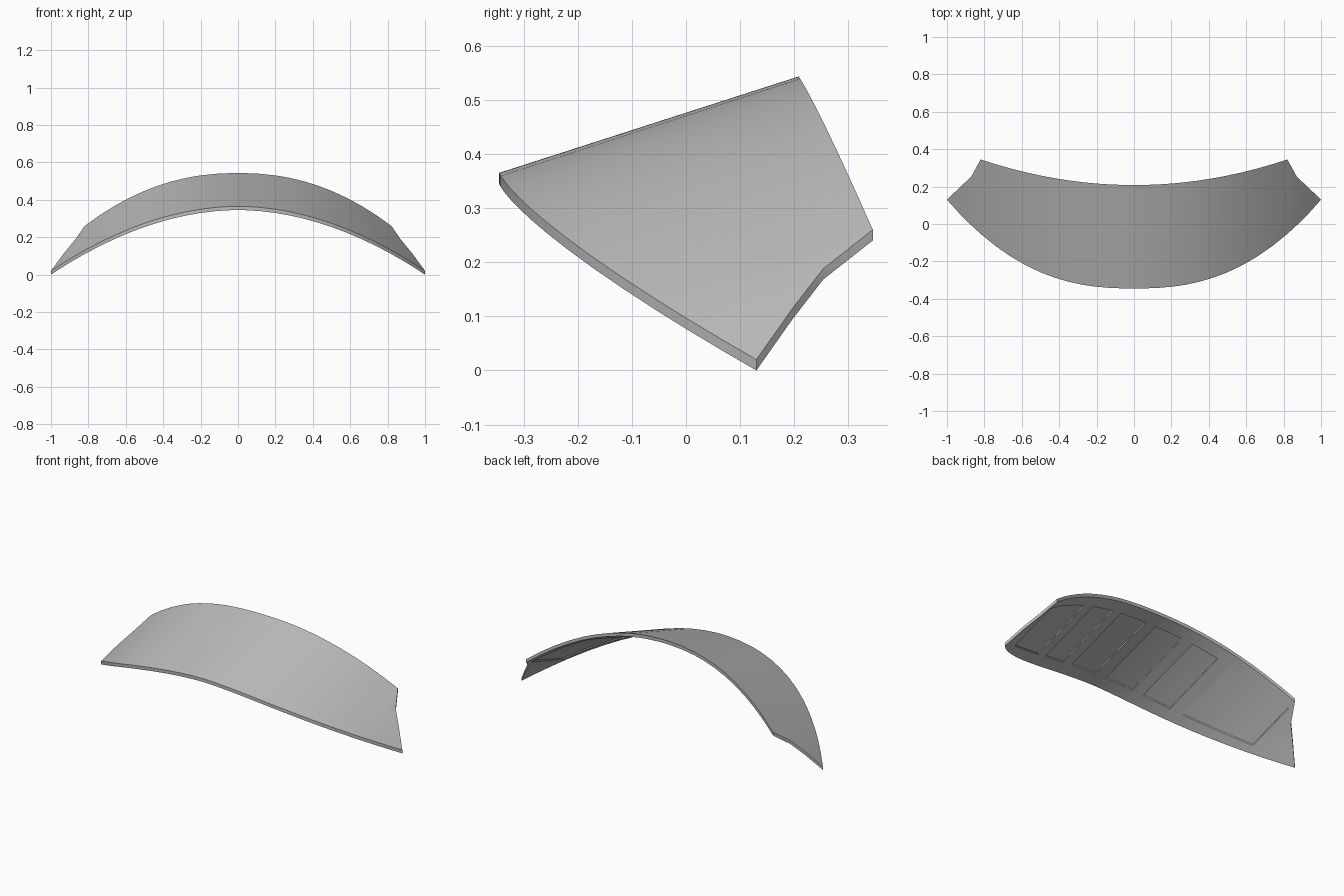
import bpy
import bmesh
from mathutils import Vector

cube = bpy.data.objects.get("Cube")
if cube:
    bpy.data.objects.remove(cube, do_unlink=True)

THICK = 0.02       # shell thickness, measured straight down
RECESS = 0.008     # depth of the pockets underneath
END = 0.82         # last straight rib; the pointed ends fan out beyond it
POCKETS = [(0.035, 0.21), (0.275, 0.43), (0.5, END)]
V0, V1 = 0.13, 0.87
ROWS = [0, V0, 0.28, 0.4, 0.55, 0.7, V1, 1]
SIDE = [(0, (1, 0.135, 0.02)), (0.4, (0.93, 0.2, 0.115)),
        (0.7, (0.87, 0.255, 0.188)), (1, (END, 0.345, 0.26))]


def front_edge(x):
    return Vector((x, -0.345 + 0.475 * x ** 2.45, 0.365 - 0.345 * x ** 1.93))


def back_edge(x):
    s = x / END
    return Vector((x, 0.208 + 0.137 * s ** 2, 0.543 - 0.283 * s ** 2.2))


def side_edge(v):
    for (a, p), (b, q) in zip(SIDE, SIDE[1:]):
        if v <= b:
            return Vector(p).lerp(Vector(q), (v - a) / (b - a))


def surface(x, v):
    """Point on the upper skin: x is the rib position, v runs front to back."""
    sign, x = (-1 if x < 0 else 1), abs(x)
    if x <= END:
        p = front_edge(x).lerp(back_edge(x), v)
    else:
        w = (x - END) / (1 - END)
        rib = front_edge(END).lerp(back_edge(END), v)
        bow = front_edge(x) - front_edge(END).lerp(side_edge(0), w)
        p = rib.lerp(side_edge(v), w) + bow * (1 - v)
    return Vector((p.x * sign, p.y, p.z))


# Rib positions: pocket borders plus evenly spaced ribs between them
half = {0.12, 0.35, 0.58, 0.66, 0.74, 0.88, 0.94, 1.0}
for a, b in POCKETS:
    half |= {a, b}
ribs = sorted([-x for x in half] + [0.0] + list(half))

# Upper skin
bm = bmesh.new()
grid = [[bm.verts.new(surface(x, v)) for v in ROWS] for x in ribs]
skin, pocket_id = [], {}
tag = bm.faces.layers.int.new("pocket")
for i in range(len(ribs) - 1):
    mid = (ribs[i] + ribs[i + 1]) / 2
    for j in range(len(ROWS) - 1):
        f = bm.faces.new((grid[i][j], grid[i + 1][j],
                          grid[i + 1][j + 1], grid[i][j + 1]))
        row = (ROWS[j] + ROWS[j + 1]) / 2
        for n, (a, b) in enumerate(POCKETS):
            if a < abs(mid) < b and V0 < row < V1:
                f[tag] = (n + 1) * (1 if mid > 0 else -1)
bmesh.ops.remove_doubles(bm, verts=bm.verts[:], dist=0.0005)

# Lower skin and rim
top = bm.faces[:]
res = bmesh.ops.extrude_face_region(bm, geom=top, use_keep_orig=True)
lower = [g for g in res["geom"] if isinstance(g, bmesh.types.BMFace)]
bmesh.ops.translate(bm, vec=(0, 0, -THICK),
                    verts=[g for g in res["geom"] if isinstance(g, bmesh.types.BMVert)])

# Pockets pressed into the lower skin
for n in range(1, len(POCKETS) + 1):
    for s in (-1, 1):
        faces = [f for f in lower if f.is_valid and f[tag] == n * s]
        res = bmesh.ops.extrude_face_region(bm, geom=faces)
        moved = [g for g in res["geom"] if isinstance(g, bmesh.types.BMVert)]
        bmesh.ops.translate(bm, vec=(0, 0, RECESS), verts=moved)
        left = [f for f in faces if f.is_valid]
        if left:
            bmesh.ops.delete(bm, geom=left, context="FACES")
bm.faces.layers.int.remove(tag)
bmesh.ops.recalc_face_normals(bm, faces=bm.faces[:])

mesh = bpy.data.meshes.new("curved_panel")
bm.to_mesh(mesh)
bm.free()
panel = bpy.data.objects.new("curved_panel", mesh)
bpy.context.collection.objects.link(panel)

# Single plain grey
grey = bpy.data.materials.new("plain_grey")
grey.use_nodes = True
color = (0.5, 0.5, 0.5, 1)
grey.diffuse_color = color
grey.node_tree.nodes["Principled BSDF"].inputs["Base Color"].default_value = color
mesh.materials.append(grey)

bpy.ops.object.select_all(action="DESELECT")
panel.select_set(True)
bpy.context.view_layer.objects.active = panel
bpy.ops.object.shade_smooth_by_angle()
